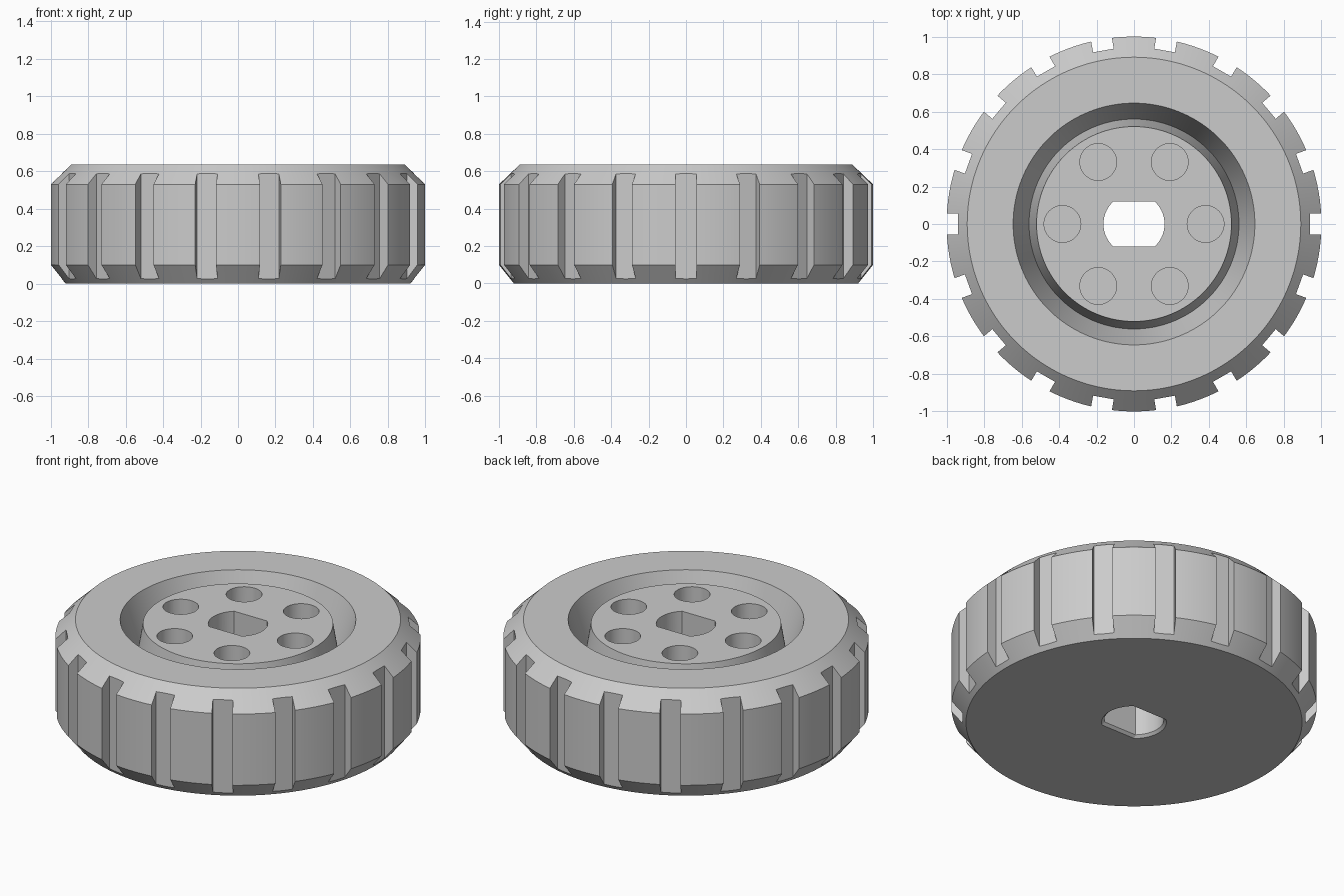
import bpy
import bmesh
from math import sin, cos, asin, pi, radians
from mathutils import Matrix, Vector

cube = bpy.data.objects.get("Cube")
if cube:
    bpy.data.objects.remove(cube, do_unlink=True)

SEGMENTS = 180
NOTCHES = 18
HOLES = 6

grey = bpy.data.materials.new("plain grey")
grey.use_nodes = True
colour = (0.6, 0.6, 0.6, 1)
grey.diffuse_color = colour
grey.node_tree.nodes["Principled BSDF"].inputs["Base Color"].default_value = colour


def make_object(name, bm):
    bmesh.ops.recalc_face_normals(bm, faces=bm.faces)
    mesh = bpy.data.meshes.new(name)
    bm.to_mesh(mesh)
    bm.free()
    mesh.materials.append(grey)
    obj = bpy.data.objects.new(name, mesh)
    bpy.context.collection.objects.link(obj)
    return obj


def lathe(name, profile):
    bm = bmesh.new()
    verts = [bm.verts.new((r, 0, z)) for r, z in profile]
    edges = [bm.edges.new(pair) for pair in zip(verts, verts[1:])]
    bmesh.ops.spin(bm, geom=verts + edges, cent=(0, 0, 0), axis=(0, 0, 1),
                   angle=2 * pi, steps=SEGMENTS)
    bmesh.ops.remove_doubles(bm, verts=bm.verts, dist=0.0005)
    return make_object(name, bm)


def bore_loop(bm, radius, flat, z, steps=20):
    """Round outline with two flats facing front and back."""
    half = asin(flat / radius)
    angles = [side + half * (2 * i / steps - 1)
              for side in (0, pi) for i in range(steps + 1)]
    return [bm.verts.new((radius * cos(a), radius * sin(a), z)) for a in angles]


# Wheel body: chamfered tread, flat sidewall, deep groove and raised hub
wheel = lathe("wheel", [
    (0, 0), (0.92, 0), (1, 0.1), (1, 0.53), (0.89, 0.635),
    (0.645, 0.635), (0.56, 0.37), (0.52, 0.61), (0, 0.61)])

cut = bmesh.new()

# Tread notches
for i in range(NOTCHES):
    place = (Matrix.Rotation(2 * pi * i / NOTCHES, 4, 'Z')
             @ Matrix.Translation((1.04, 0, 0.3))
             @ Matrix.Diagonal(Vector((0.2, 0.112, 1, 1))))
    bmesh.ops.create_cube(cut, size=1, matrix=place)

# Blind holes around the hub
for i in range(HOLES):
    place = (Matrix.Rotation(2 * pi * i / HOLES, 4, 'Z')
             @ Matrix.Translation((0.382, 0, 0.57)))
    bmesh.ops.create_cone(cut, cap_ends=True, segments=48, radius1=0.098,
                          radius2=0.098, depth=0.4, matrix=place)

# Axle bore with flats, chamfered at the underside
levels = [(0.035, -0.02), (0, 0.015), (0, 0.8)]
loops = [bore_loop(cut, 0.163 + grow, 0.12 + grow, z) for grow, z in levels]
for low, high in zip(loops, loops[1:]):
    for i in range(len(low)):
        j = (i + 1) % len(low)
        cut.faces.new((low[i], low[j], high[j], high[i]))
cut.faces.new(loops[0][::-1])
cut.faces.new(loops[-1])

cutter = make_object("cutter", cut)
cutter.hide_render = True

# Cut everything out of the wheel and clean up
bpy.context.view_layer.objects.active = wheel
for obj in bpy.context.selected_objects:
    obj.select_set(False)
wheel.select_set(True)
boolean = wheel.modifiers.new("cuts", 'BOOLEAN')
boolean.operation = 'DIFFERENCE'
boolean.solver = 'EXACT'
boolean.object = cutter
bpy.ops.object.modifier_apply(modifier=boolean.name)
bpy.data.objects.remove(cutter, do_unlink=True)
bpy.ops.object.shade_smooth_by_angle(angle=radians(25))
